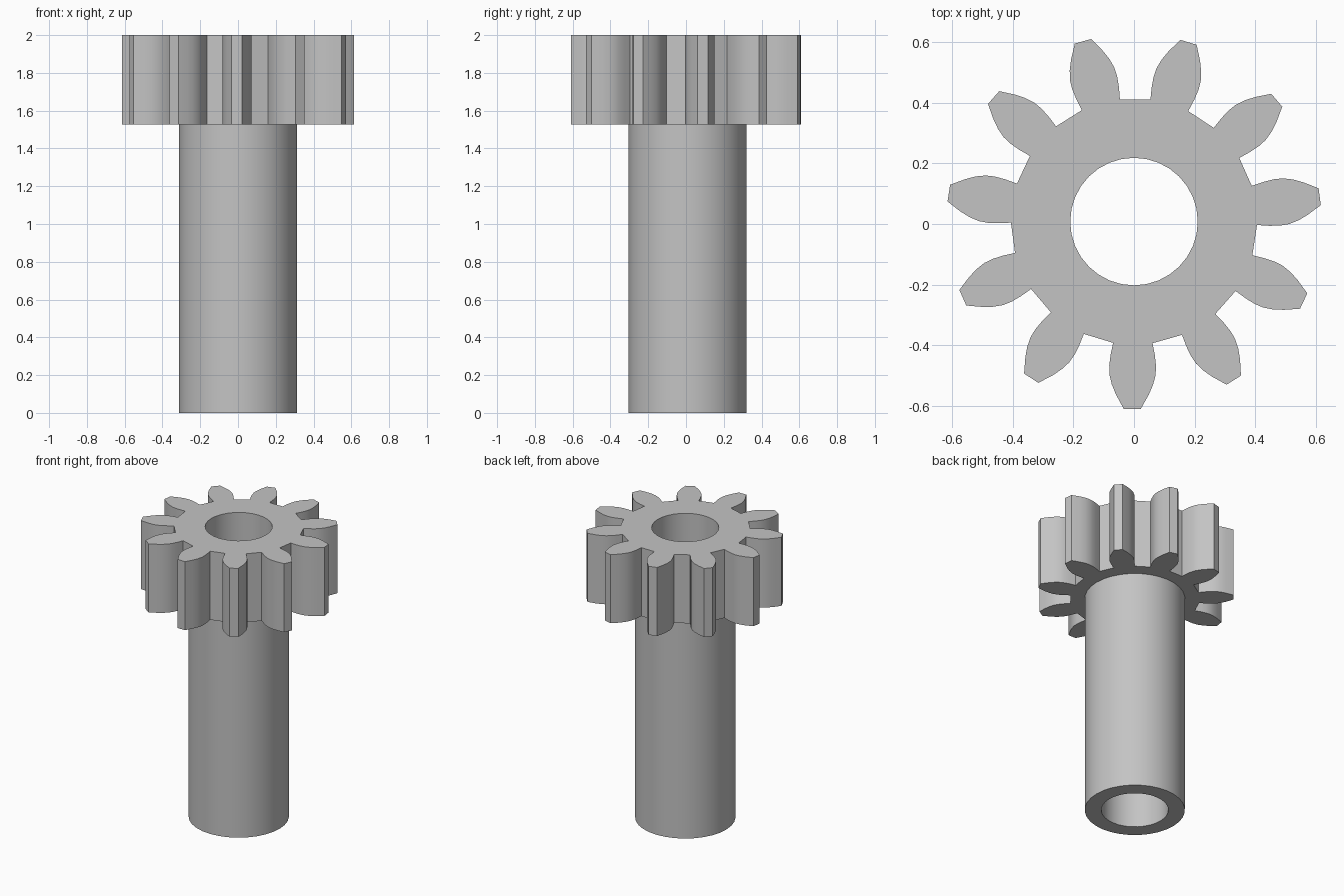
import bpy
import bmesh
from math import cos, sin, tau, radians
from mathutils import Vector

cube = bpy.data.objects.get("Cube")
if cube:
    bpy.data.objects.remove(cube)

TEETH = 11
CENTRE_Y = 0.008
TOP, SHOULDER = 2.0, 1.527
BORE, SHAFT = 0.21, 0.3135
SEGMENTS = 32
# Half tooth: distance from the axis, half width
FLANK = [(0.40, 0.065), (0.44, 0.073), (0.475, 0.077), (0.505, 0.076),
         (0.537, 0.068), (0.57, 0.054), (0.617, 0.028)]


def circle(radius):
    return [(radius * cos(tau * i / SEGMENTS), radius * sin(tau * i / SEGMENTS))
            for i in range(SEGMENTS)]


def gear_outline():
    tooth = [(r, -w) for r, w in FLANK] + [(r, w) for r, w in reversed(FLANK)]
    points = []
    for i in range(TEETH):
        a = radians(-90.55) + tau * i / TEETH
        points += [(r * cos(a) - w * sin(a), r * sin(a) + w * cos(a)) for r, w in tooth]
    return points


bm = bmesh.new()


def loop(points, z):
    verts = [bm.verts.new((x, y + CENTRE_Y, z)) for x, y in points]
    edges = [bm.edges.new((v, verts[i - 1])) for i, v in enumerate(verts)]
    return verts, edges


def wall(lower, upper):
    a, b = lower[0], upper[0]
    for i in range(len(a)):
        bm.faces.new((a[i - 1], a[i], b[i], b[i - 1]))


def ring_cap(outer, inner, direction):
    bmesh.ops.triangle_fill(bm, edges=outer[1] + inner[1], use_beauty=True,
                            normal=Vector((0, 0, direction)))


# Boundary loops
gear_low, gear_high = (loop(gear_outline(), z) for z in (SHOULDER, TOP))
shaft_low, shaft_high = (loop(circle(SHAFT), z) for z in (0, SHOULDER))
bore_low, bore_high = (loop(circle(BORE), z) for z in (0, TOP))

# Toothed head, its underside, the shaft and the through bore
ring_cap(gear_high, bore_high, 1)
ring_cap(gear_low, shaft_high, -1)
ring_cap(shaft_low, bore_low, -1)
wall(gear_low, gear_high)
wall(shaft_low, shaft_high)
wall(bore_low, bore_high)
bmesh.ops.recalc_face_normals(bm, faces=bm.faces[:])

mesh = bpy.data.meshes.new("pinion_gear_with_shaft")
bm.to_mesh(mesh)
bm.free()
pinion = bpy.data.objects.new("pinion_gear_with_shaft", mesh)
bpy.context.collection.objects.link(pinion)

# Plain grey metal
grey = bpy.data.materials.new("light_grey")
grey.use_nodes = True
grey.diffuse_color = (0.55, 0.55, 0.55, 1)
grey.node_tree.nodes["Principled BSDF"].inputs["Base Color"].default_value = grey.diffuse_color
mesh.materials.append(grey)

# Smooth round surfaces with crisp tooth edges
bpy.ops.object.select_all(action="DESELECT")
pinion.select_set(True)
bpy.context.view_layer.objects.active = pinion
bpy.ops.object.shade_smooth_by_angle(angle=radians(25))
